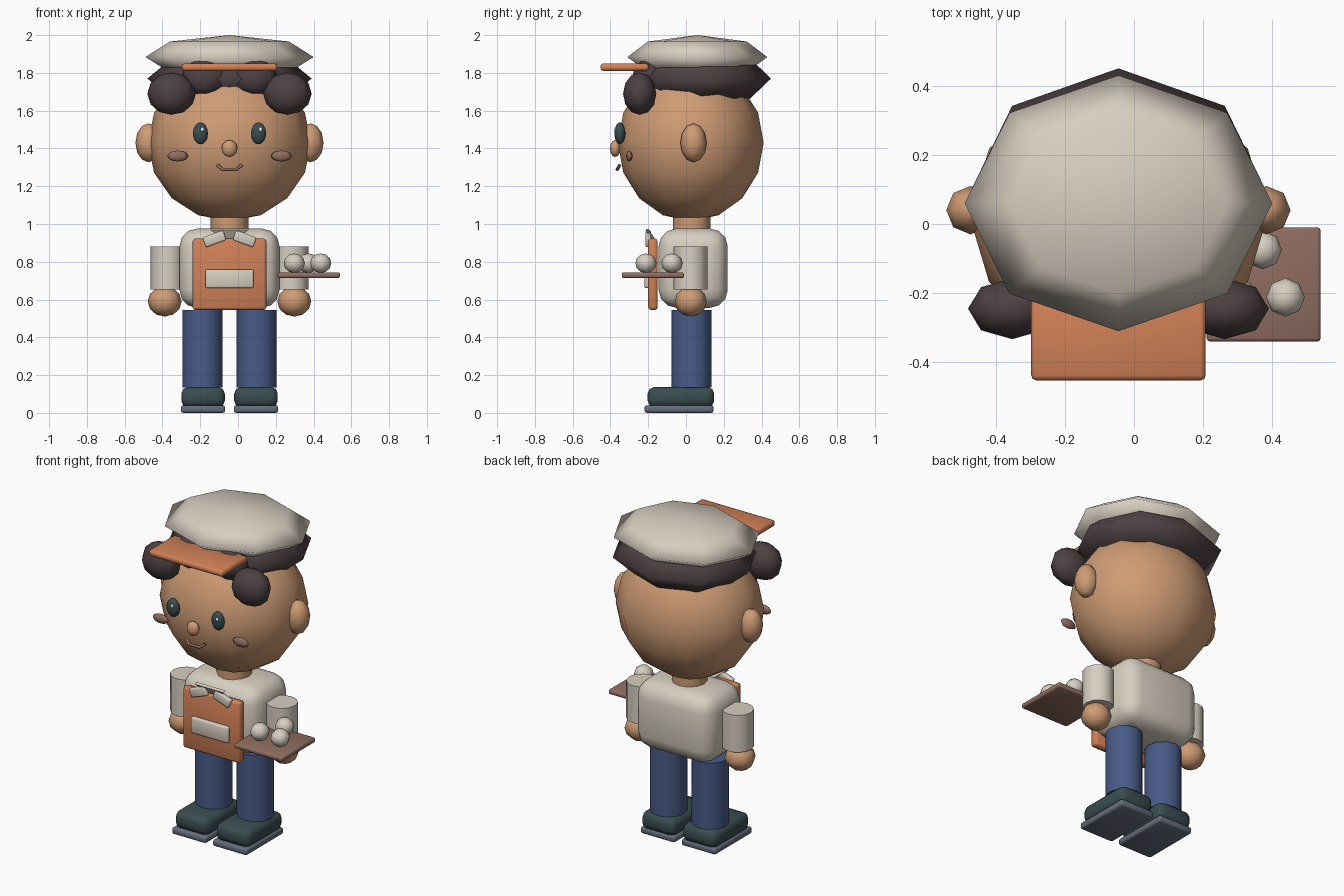
import bpy, bmesh, math
from mathutils import Matrix, Vector, Euler

if "Cube" in bpy.data.objects:
    bpy.data.objects.remove(bpy.data.objects["Cube"])

CX = -0.045  # centre line of the figure


def mat(name, rgb):
    m = bpy.data.materials.new(name)
    m.diffuse_color = (*rgb, 1)
    m.use_nodes = True
    m.node_tree.nodes["Principled BSDF"].inputs["Base Color"].default_value = m.diffuse_color
    return m


CREAM = mat("cream", (0.68, 0.62, 0.53))
SKIN = mat("skin", (0.62, 0.33, 0.175))
ORANGE = mat("orange", (0.64, 0.22, 0.095))
HAIR = mat("dark_brown", (0.075, 0.052, 0.055))
DENIM = mat("denim_blue", (0.065, 0.105, 0.245))
TEAL = mat("dark_teal", (0.042, 0.073, 0.078))
SOLE = mat("slate", (0.13, 0.15, 0.2))
BROWN = mat("brown", (0.28, 0.155, 0.12))
WHITE = mat("white", (0.85, 0.85, 0.85))


def finish(name, bm, loc, material, rot=(0, 0, 0), angle=None):
    bmesh.ops.recalc_face_normals(bm, faces=bm.faces)
    for f in bm.faces:
        f.smooth = True
    me = bpy.data.meshes.new(name)
    bm.to_mesh(me)
    bm.free()
    me.materials.append(material)
    ob = bpy.data.objects.new(name, me)
    ob.location = loc
    ob.rotation_euler = Euler(rot)
    bpy.context.collection.objects.link(ob)
    if angle:
        bpy.ops.object.select_all(action='DESELECT')
        ob.select_set(True)
        bpy.context.view_layer.objects.active = ob
        bpy.ops.object.shade_smooth_by_angle(angle=math.radians(angle))
    return ob


def ball(name, loc, radii, material, seg=8, rings=6):
    bm = bmesh.new()
    bmesh.ops.create_uvsphere(bm, u_segments=seg, v_segments=rings, radius=1)
    bmesh.ops.scale(bm, vec=radii, verts=bm.verts)
    return finish(name, bm, loc, material)


def box(name, loc, size, bevel, material, segments=2, rot=(0, 0, 0)):
    bm = bmesh.new()
    bmesh.ops.create_cube(bm, size=1)
    bmesh.ops.scale(bm, vec=size, verts=bm.verts)
    bmesh.ops.bevel(bm, geom=bm.edges[:], offset=bevel, segments=segments,
                    profile=0.5, affect='EDGES', clamp_overlap=True)
    return finish(name, bm, loc, material, rot, 50)


def cylinder(name, x, y, z0, z1, r, material, seg=12):
    bm = bmesh.new()
    bmesh.ops.create_cone(bm, cap_ends=True, segments=seg, radius1=r, radius2=r, depth=z1 - z0)
    return finish(name, bm, (x, y, (z0 + z1) / 2), material, angle=50)


# Head, neck, nose
ball("head", (CX, 0.025, 1.43), (0.432, 0.386, 0.415), SKIN, 12, 8)
cylinder("neck", CX, 0.03, 0.94, 1.06, 0.1, SKIN)
ball("nose", (CX, -0.375, 1.4), (0.042, 0.028, 0.045), SKIN)

# Hair band and flat cap
ball("hair", (CX, 0.08, 1.77), (0.435, 0.37, 0.147), HAIR, 8, 4)
ball("cap", (CX, 0.06, 1.884), (0.445, 0.37, 0.116), CREAM, 8, 4)
box("cap_visor", (CX, -0.325, 1.83), (0.505, 0.255, 0.04), 0.015, ORANGE)

# Mouth: short bent tube
cu = bpy.data.curves.new("mouth", 'CURVE')
cu.dimensions = '3D'
cu.bevel_depth = 0.009
cu.bevel_resolution = 1
cu.use_fill_caps = True
sp = cu.splines.new('POLY')
path = [(-0.066, -0.35, 1.312), (-0.036, -0.364, 1.289),
        (0.036, -0.364, 1.289), (0.066, -0.35, 1.312)]
sp.points.add(len(path) - 1)
for p, co in zip(sp.points, path):
    p.co = (CX + co[0], co[1], co[2], 1)
cu.materials.append(BROWN)
bpy.context.collection.objects.link(bpy.data.objects.new("mouth", cu))

# Torso, apron and pocket
box("torso", (CX, 0.038, 0.766), (0.53, 0.366, 0.42), 0.095, CREAM, 3)
box("apron", (CX, -0.175, 0.734), (0.39, 0.05, 0.378), 0.015, ORANGE)
box("apron_pocket", (CX, -0.205, 0.71), (0.256, 0.03, 0.1), 0.01, CREAM)

# Neckerchief: thin triangle leaning forward at the top
bm = bmesh.new()
tri = [bm.verts.new(v) for v in ((-0.1, -0.215, 0.968), (0.1, -0.215, 0.968), (0, -0.165, 0.89))]
face = bm.faces.new(tri)
out = bmesh.ops.extrude_face_region(bm, geom=[face])
bmesh.ops.translate(bm, vec=(0, 0.015, 0.008),
                    verts=[v for v in out["geom"] if isinstance(v, bmesh.types.BMVert)])
finish("neckerchief", bm, (CX, 0, 0), CREAM, angle=30)

# Paired parts
for s, side in ((-1, "left"), (1, "right")):
    def x(d):
        return CX + s * d
    ball(side + "_ear", (x(0.428), 0.04, 1.43), (0.07, 0.07, 0.103), SKIN)
    ball(side + "_eye", (x(0.154), -0.35, 1.48), (0.042, 0.029, 0.058), TEAL, 10, 8)
    ball(side + "_eye_glint", (x(0.154) + 0.01, -0.374, 1.5), (0.01, 0.006, 0.012), WHITE)
    ball(side + "_cheek", (x(0.274), -0.3, 1.36), (0.055, 0.017, 0.029), BROWN)
    ball(side + "_side_curl", (x(0.307), -0.245, 1.69), (0.128, 0.088, 0.112), HAIR)
    ball(side + "_front_curl", (x(0.13), -0.2, 1.775), (0.125, 0.085, 0.097), HAIR)
    box(side + "_collar", (x(0.08), -0.2, 0.922), (0.115, 0.03, 0.055), 0.008, CREAM,
        rot=(0, s * math.radians(20), 0))
    cylinder(side + "_sleeve", x(0.328), 0.025, 0.652, 0.882, 0.09, CREAM)
    ball(side + "_hand", (x(0.343), 0.025, 0.59), (0.09, 0.085, 0.08), SKIN)
    cylinder(side + "_leg", x(0.143), 0.03, 0.135, 0.545, 0.106, DENIM)
    box(side + "_shoe", (x(0.14), -0.027, 0.083), (0.23, 0.352, 0.108), 0.035, TEAL)
    box(side + "_sole", (x(0.14), -0.037, 0.02), (0.234, 0.365, 0.04), 0.012, SOLE)

# Tray with buns
box("tray", (0.375, -0.175, 0.729), (0.33, 0.33, 0.03), 0.01, BROWN)
for i, (bx, by) in enumerate(((0.298, -0.212), (0.438, -0.212), (0.372, -0.075))):
    ball(f"bun_{i + 1}", (bx, by, 0.792), (0.056, 0.056, 0.052), CREAM)
